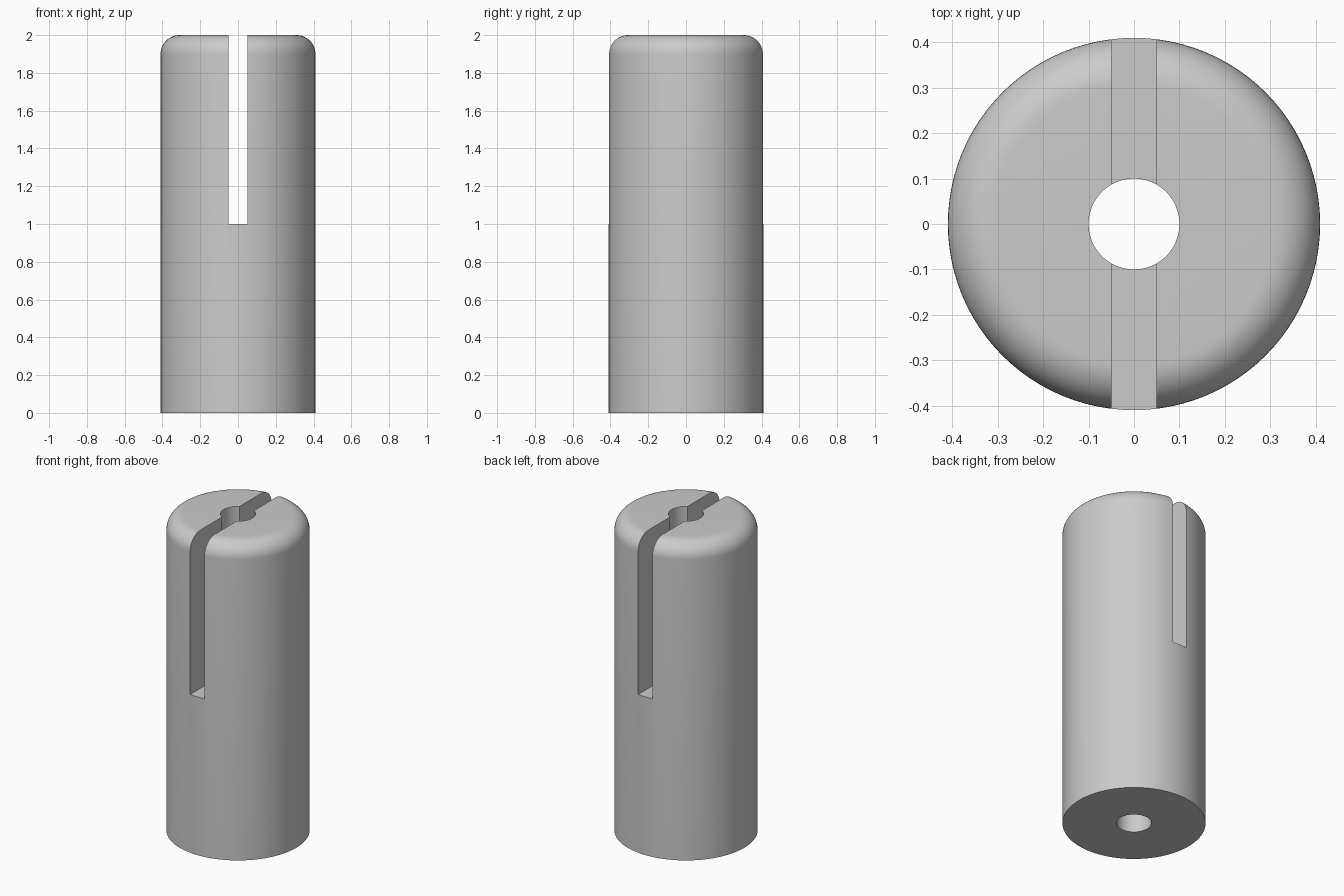
import bpy, bmesh, math
from mathutils import Matrix, Vector

if "Cube" in bpy.data.objects:
    bpy.data.objects.remove(bpy.data.objects["Cube"], do_unlink=True)

RADIUS, BORE, FILLET, HEIGHT = 0.41, 0.1, 0.1, 2.0
SLOT_WIDTH, SLOT_FLOOR = 0.1, 1.0
SEGMENTS, FILLET_STEPS = 96, 12

grey = bpy.data.materials.new("plain grey")
grey.use_nodes = True
colour = (0.6, 0.6, 0.6, 1)
grey.diffuse_color = colour
grey.node_tree.nodes["Principled BSDF"].inputs["Base Color"].default_value = colour


def add_object(name, bm):
    mesh = bpy.data.meshes.new(name)
    bmesh.ops.recalc_face_normals(bm, faces=bm.faces)
    bm.to_mesh(mesh)
    bm.free()
    mesh.materials.append(grey)
    obj = bpy.data.objects.new(name, mesh)
    bpy.context.collection.objects.link(obj)
    return obj


# Bored cylinder with a rounded top edge, as a closed lathe profile
profile = [(BORE, 0), (RADIUS, 0)]
for i in range(FILLET_STEPS + 1):
    a = math.pi / 2 * i / FILLET_STEPS
    profile.append((RADIUS - FILLET + FILLET * math.cos(a),
                    HEIGHT - FILLET + FILLET * math.sin(a)))
profile.append((BORE, HEIGHT))

bm = bmesh.new()
rings = []
for s in range(SEGMENTS):
    turn = Matrix.Rotation(2 * math.pi * s / SEGMENTS, 3, "Z")
    rings.append([bm.verts.new(turn @ Vector((r, 0, z))) for r, z in profile])
for s in range(SEGMENTS):
    a, b = rings[s], rings[(s + 1) % SEGMENTS]
    for i in range(len(profile)):
        j = (i + 1) % len(profile)
        bm.faces.new((a[i], b[i], b[j], a[j]))
body = add_object("slotted_sleeve", bm)

# Slot cutter running front to back, down to mid height
bm = bmesh.new()
bmesh.ops.create_cube(bm, size=1)
bmesh.ops.scale(bm, verts=bm.verts, vec=(SLOT_WIDTH, 1.2, 1.2))
bmesh.ops.translate(bm, verts=bm.verts, vec=(0, 0, SLOT_FLOOR + 0.6))
cutter = add_object("slot_cutter", bm)

cut = body.modifiers.new("slot", "BOOLEAN")
cut.operation = "DIFFERENCE"
cut.solver = "EXACT"
cut.object = cutter

# Apply the cut, drop the helper and smooth the round surfaces
bpy.ops.object.select_all(action="DESELECT")
body.select_set(True)
bpy.context.view_layer.objects.active = body
bpy.ops.object.modifier_apply(modifier=cut.name)
bpy.data.objects.remove(cutter, do_unlink=True)
bpy.ops.object.shade_smooth_by_angle(angle=math.radians(30))
